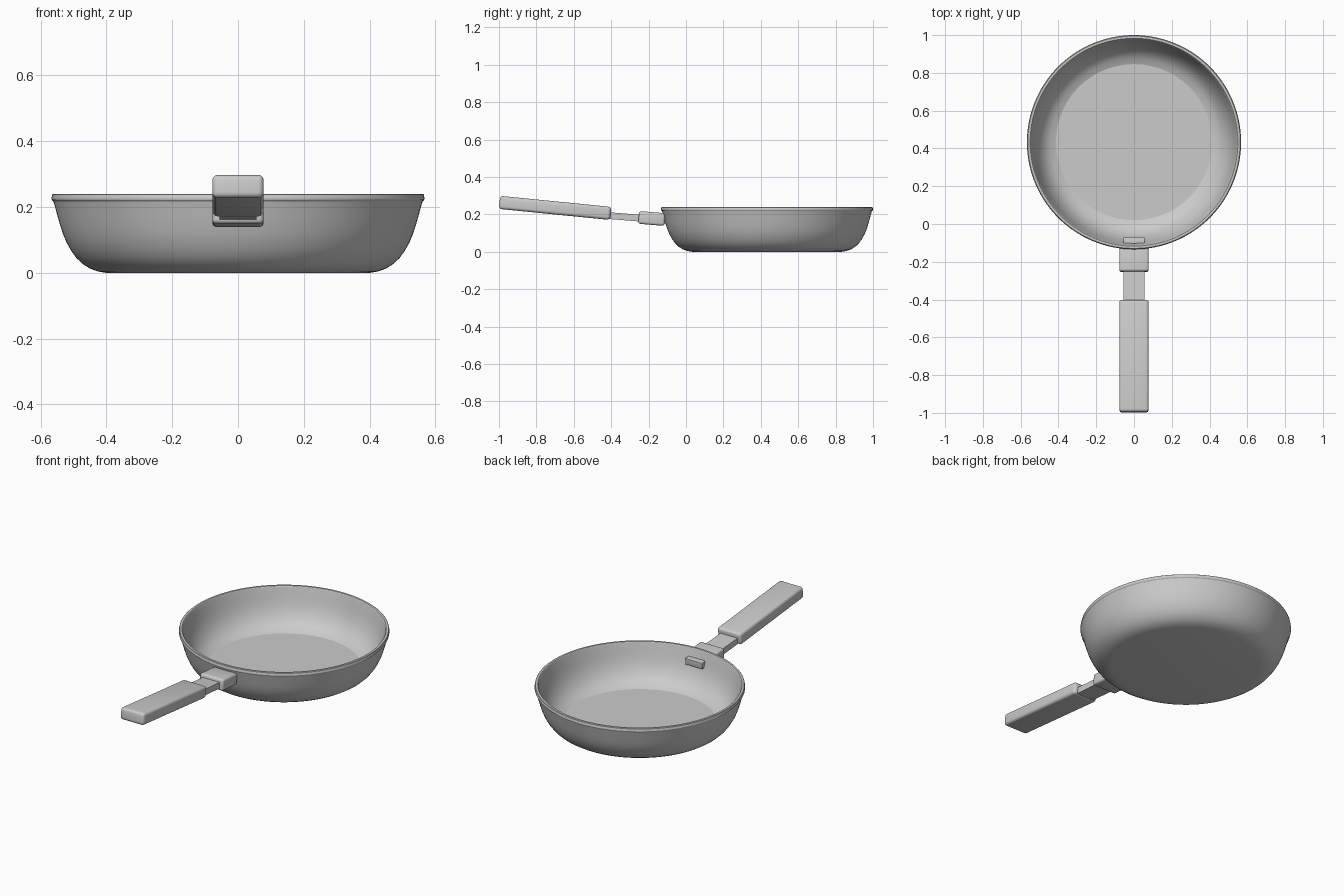
import bpy, bmesh, math
from mathutils import Matrix, Vector

if "Cube" in bpy.data.objects:
    bpy.data.objects.remove(bpy.data.objects["Cube"])

grey = bpy.data.materials.new("plain grey")
grey.diffuse_color = (0.6, 0.6, 0.6, 1)
grey.use_nodes = True
grey.node_tree.nodes["Principled BSDF"].inputs["Base Color"].default_value = grey.diffuse_color


def finish(bm, name, angle):
    bmesh.ops.recalc_face_normals(bm, faces=bm.faces)
    me = bpy.data.meshes.new(name)
    bm.to_mesh(me)
    bm.free()
    ob = bpy.data.objects.new(name, me)
    bpy.context.collection.objects.link(ob)
    me.materials.append(grey)
    bpy.ops.object.select_all(action='DESELECT')
    ob.select_set(True)
    bpy.context.view_layer.objects.active = ob
    bpy.ops.object.shade_smooth_by_angle(angle=math.radians(angle))
    return ob


def lathe(name, profile, centre, steps=128):
    bm = bmesh.new()
    vs = [bm.verts.new((r, 0, z)) for r, z in profile]
    es = [bm.edges.new(p) for p in zip(vs, vs[1:])]
    bmesh.ops.spin(bm, geom=vs + es, cent=(0, 0, 0), axis=(0, 0, 1),
                   angle=2 * math.pi, steps=steps)
    bmesh.ops.remove_doubles(bm, verts=bm.verts, dist=1e-5)
    bmesh.ops.translate(bm, verts=bm.verts, vec=centre)
    return finish(bm, name, 14)


def bar(name, start, end, width, thick, bevel):
    """Rounded box running between two (y, z) points."""
    a, b = Vector((0, *start)), Vector((0, *end))
    d = b - a
    bm = bmesh.new()
    bmesh.ops.create_cube(bm, size=1)
    bmesh.ops.scale(bm, verts=bm.verts, vec=(width, d.length, thick))
    if bevel:
        bmesh.ops.bevel(bm, geom=bm.edges[:], offset=bevel, segments=4,
                        profile=0.5, affect='EDGES')
    tilt = Matrix.Rotation(math.atan2(d.z, d.y), 4, 'X')
    bmesh.ops.transform(bm, verts=bm.verts,
                        matrix=Matrix.Translation((a + b) / 2) @ tilt)
    return finish(bm, name, 35)


# Pan body: outer wall, rim, inner wall, floor
outer = [(0, 0), (0.40, 0), (0.425, 0.004), (0.45, 0.013), (0.472, 0.027),
         (0.491, 0.045), (0.507, 0.067), (0.521, 0.092), (0.532, 0.118),
         (0.541, 0.146), (0.549, 0.174), (0.556, 0.2), (0.561, 0.217)]
rim = [(0.566, 0.222), (0.567, 0.226), (0.5645, 0.238), (0.562, 0.24),
       (0.55, 0.24), (0.547, 0.237)]
inner = [(0.541, 0.215), (0.534, 0.185), (0.526, 0.155), (0.516, 0.125),
         (0.503, 0.097), (0.487, 0.071), (0.467, 0.049), (0.443, 0.032),
         (0.413, 0.02), (0, 0.02)]
lathe("pan_body", outer + rim + inner, (0, 0.433, 0))

# Handle parts, sloping gently upwards away from the pan
bar("handle_grip", (-0.997, 0.264), (-0.403, 0.205), 0.156, 0.07, 0.016)
bar("handle_neck", (-0.42, 0.194), (-0.09, 0.167), 0.112, 0.036, 0)
bar("handle_bracket", (-0.253, 0.184), (-0.113, 0.172), 0.156, 0.068, 0.013)

# Small fixing plate inside the wall
bar("fixing_plate", (-0.105, 0.172), (-0.072, 0.169), 0.112, 0.038, 0.003)
